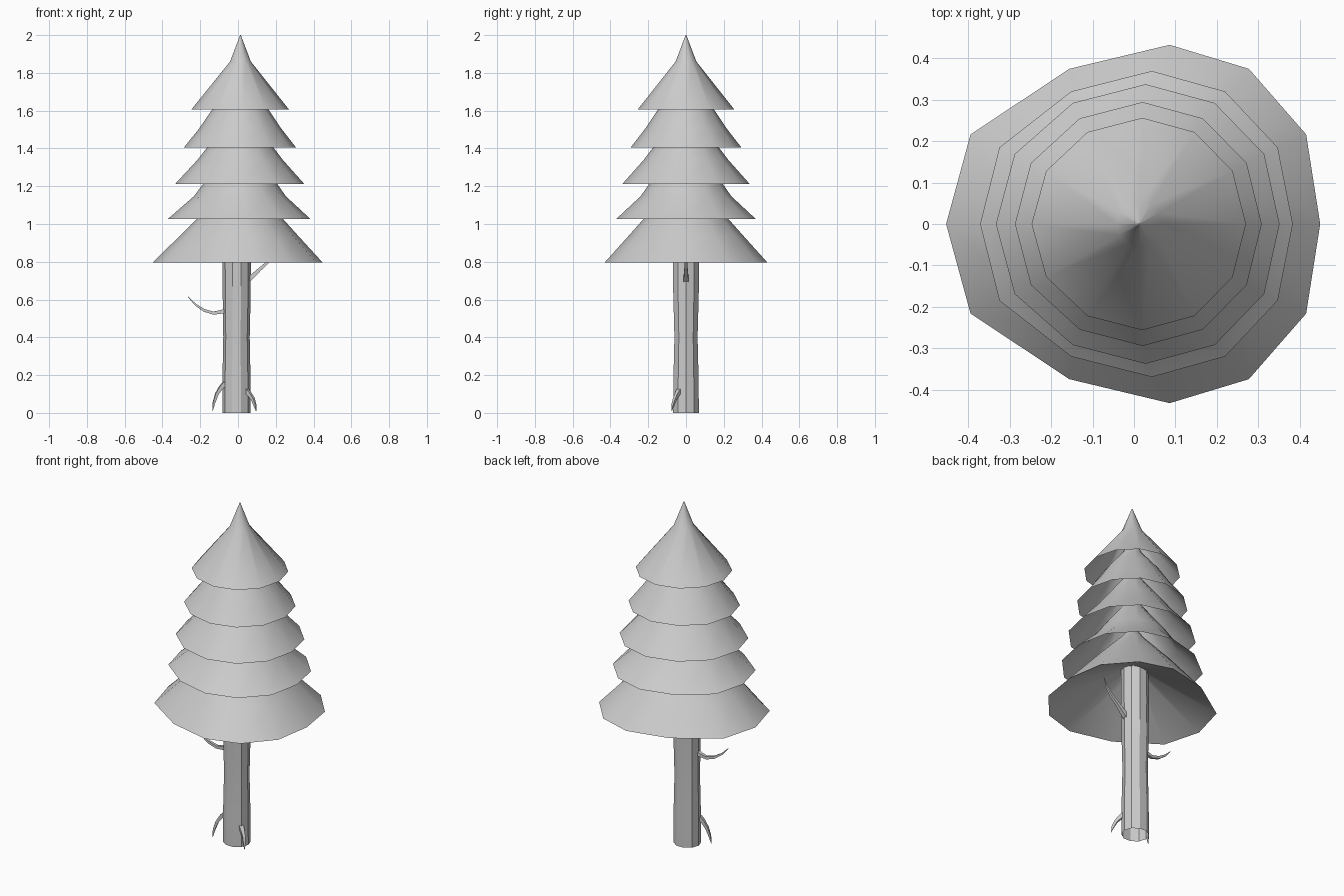
import bpy, bmesh, math
from mathutils import Vector

if "Cube" in bpy.data.objects:
    bpy.data.objects.remove(bpy.data.objects["Cube"])


def finish(name, bm, angle=40):
    bmesh.ops.recalc_face_normals(bm, faces=bm.faces)
    me = bpy.data.meshes.new(name)
    bm.to_mesh(me)
    bm.free()
    ob = bpy.data.objects.new(name, me)
    bpy.context.collection.objects.link(ob)
    bpy.ops.object.select_all(action='DESELECT')
    bpy.context.view_layer.objects.active = ob
    ob.select_set(True)
    bpy.ops.object.shade_smooth_by_angle(angle=math.radians(angle))
    return ob


def loft(bm, rings, cap_start=False, cap_end=False):
    loops = [[bm.verts.new(p) for p in r] for r in rings]
    for a, b in zip(loops, loops[1:]):
        n = len(a)
        for i in range(n):
            bm.faces.new((a[i], a[(i + 1) % n], b[(i + 1) % n], b[i]))
    if cap_start:
        bm.faces.new(loops[0])
    if cap_end:
        bm.faces.new(loops[-1])
    return loops


# Foliage tier: skirt of 12 sides, rim pushed sideways per half-turn
def tier(name, profile, shift, inner=None):
    r0, z0 = profile[0]

    def ring(r, z):
        blend = max(0, 1 - (r0 - r) / (0.6 * r0))
        pts = []
        for i in range(12):
            a = i * math.pi / 6
            dx = 0.013 + (shift[min(i, 12 - i)] - 0.013) * blend
            pts.append((r * math.cos(a) + dx, r * math.sin(a), z))
        return pts

    rings = [ring(r, z) for r, z in profile]
    if inner:
        rings.insert(0, ring(*inner))
    bm = bmesh.new()
    loft(bm, rings, False, True)
    finish(name, bm)


tier("foliage_1", [(.432, .795), (.305, .936), (.225, 1.026), (.07, 1.19), (.004, 1.28)],
     [.017, .041, .061, .086, .06, -.02, -.021], inner=(.06, 1.0))
tier("foliage_2", [(.369, 1.027), (.24, 1.147), (.195, 1.212), (.065, 1.38), (.004, 1.47)],
     [.014, .027, .035, .043, .033, -.005, -.002])
tier("foliage_3", [(.337, 1.212), (.225, 1.338), (.175, 1.404), (.06, 1.55), (.004, 1.66)],
     [.014, .022, .026, .028, .021, .004, .004])
tier("foliage_4", [(.294, 1.404), (.215, 1.506), (.148, 1.607), (.055, 1.72), (.004, 1.83)],
     [.014, .017, .019, .021, .016, .006, .007])
tier("foliage_5", [(.256, 1.606), (.055, 1.86), (.002, 2.0)],
     [.014, .016, .018, .02, .016, .01, .009])

# Trunk: slightly waisted faceted column, open at the foot
bm = bmesh.new()
rings = []
for z, rx, ry, cx in [(0, .075, .069, -.008), (.2, .074, .067, -.008), (.4, .07, .062, -.008),
                      (.62, .074, .068, -.007), (.8, .075, .071, -.007), (1.02, .074, .07, -.006)]:
    rings.append([(cx + rx * math.cos(i * math.pi / 5), 1.04 * ry * math.sin(i * math.pi / 5), z)
                  for i in range(10)])
loft(bm, rings, False, True)
finish("trunk", bm, 25)


# Tapered curved limb with square section
def limb(name, pts, radii):
    pts = [Vector(p) for p in pts]
    rings = []
    flat = pts[-1] - pts[0]
    side = Vector((-flat.y, flat.x, 0)).normalized()
    for i, p in enumerate(pts):
        t = (pts[min(i + 1, len(pts) - 1)] - pts[max(i - 1, 0)]).normalized()
        up = side.cross(t).normalized()
        r = radii[i]
        rings.append([p + r * (sx * side + sy * up)
                      for sx, sy in ((1, 1), (-1, 1), (-1, -1), (1, -1))])
    bm = bmesh.new()
    loft(bm, rings, True, True)
    finish(name, bm)


limb("left_branch", [(-.06, -.008, .54), (-.09, -.008, .535), (-.13, -.008, .528),
                     (-.18, -.01, .543), (-.225, -.012, .573), (-.265, -.015, .615)],
     [.014, .010, .008, .007, .005, .001])
limb("right_branch", [(.045, 0, .695), (.075, 0, .722), (.115, 0, .76),
                      (.16, 0, .80), (.19, 0, .84), (.21, 0, .89)],
     [.014, .012, .009, .007, .005, .001])
limb("left_root", [(-.07, -.025, .155), (-.09, -.03, .135), (-.112, -.035, .10),
                   (-.127, -.04, .055), (-.135, -.043, .01)],
     [.012, .010, .008, .006, .001])
limb("right_root", [(.04, -.033, .12), (.06, -.046, .10), (.078, -.058, .075),
                    (.09, -.07, .04), (.096, -.076, .01)],
     [.013, .010, .008, .006, .001])
